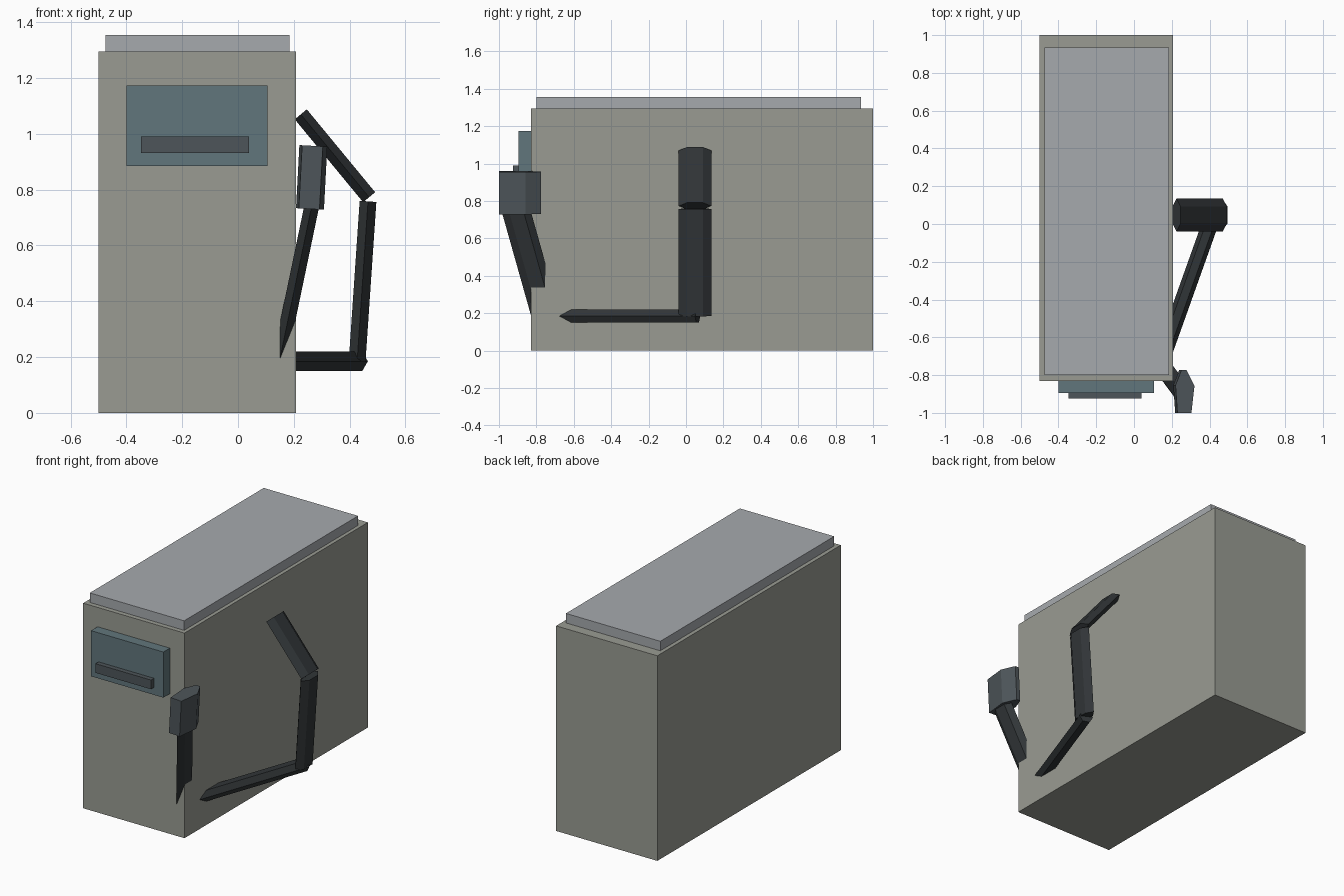
import bpy, bmesh
from mathutils import Vector

if "Cube" in bpy.data.objects:
    bpy.data.objects.remove(bpy.data.objects["Cube"])


def material(name, color):
    m = bpy.data.materials.new(name)
    m.diffuse_color = (*color, 1)
    m.use_nodes = True
    m.node_tree.nodes["Principled BSDF"].inputs["Base Color"].default_value = m.diffuse_color
    return m


BODY = material("warm_grey", (0.32, 0.33, 0.29))
LID = material("light_grey", (0.38, 0.40, 0.42))
PANEL = material("blue_grey", (0.12, 0.18, 0.20))
DARK = material("dark_grey", (0.075, 0.09, 0.10))
HOSE = material("black_rubber", (0.03, 0.035, 0.038))


def prism(name, section, start, end, u, v, mat):
    """Sweep a 2D section (in axes u, v) straight from start to end."""
    bm = bmesh.new()
    u, v = Vector(u), Vector(v)
    rings = [[bm.verts.new(Vector(c) + u * a + v * b) for a, b in section]
             for c in (start, end)]
    n = len(section)
    bm.faces.new(rings[0])
    bm.faces.new(rings[1])
    for i in range(n):
        j = (i + 1) % n
        bm.faces.new((rings[0][i], rings[0][j], rings[1][j], rings[1][i]))
    bmesh.ops.recalc_face_normals(bm, faces=bm.faces)
    mesh = bpy.data.meshes.new(name)
    bm.to_mesh(mesh)
    bm.free()
    mesh.materials.append(mat)
    obj = bpy.data.objects.new(name, mesh)
    bpy.context.collection.objects.link(obj)
    return obj


def box(name, x, y, z, mat):
    section = [(x[0], y[0]), (x[1], y[0]), (x[1], y[1]), (x[0], y[1])]
    return prism(name, section, (0, 0, z[0]), (0, 0, z[1]), (1, 0, 0), (0, 1, 0), mat)


def hexagon(half_width, half_thick):
    w, t = half_width, half_thick
    return [(w, 0), (w / 2, t), (-w / 2, t), (-w, 0), (-w / 2, -t), (w / 2, -t)]


def hose(name, start, end, wide_axis, half_width, half_thick):
    """Flattened six-sided hose segment with square ends."""
    axis = (Vector(end) - Vector(start)).normalized()
    u = Vector(wide_axis).normalized()
    return prism(name, hexagon(half_width, half_thick), start, end, u, axis.cross(u), HOSE)


# Cabinet, lid, display
box("cabinet", (-0.5, 0.207), (-0.83, 1.0), (0, 1.295), BODY)
box("lid", (-0.475, 0.184), (-0.80, 0.935), (1.295, 1.355), LID)
box("display_panel", (-0.4, 0.105), (-0.895, -0.83), (0.885, 1.173), PANEL)
box("display_slot", (-0.348, 0.04), (-0.925, -0.895), (0.932, 0.99), DARK)

# Side hose: upper, middle and lower segments
hose("hose_upper", (0.225, 0.048, 1.07), (0.47, 0.048, 0.773), (0, 1, 0), 0.087, 0.028)
hose("hose_middle", (0.466, 0.048, 0.758), (0.427, 0.048, 0.185), (0, 1, 0), 0.087, 0.03)
hose("hose_lower", (0.139, -0.74, 0.185), (0.425, 0.062, 0.185), (0.942, -0.336, 0), 0.043, 0.035)

# Hose running from the cabinet corner up to the grip
prism("hose_to_grip", hexagon(0.078, 0.027), (0.141, -0.740, 0.15), (0.263, -0.905, 0.735),
      (0, 1, 0), (1, 0, 0), HOSE)

# Grip: tapered six-sided block, leaning slightly
grip_section = [(-0.04, -0.143), (0.034, -0.143), (0.05, -0.001),
                (0.008, 0.083), (-0.019, 0.083), (-0.05, 0.004)]
prism("grip", grip_section, (0.258, -0.857, 0.731), (0.270, -0.857, 0.957),
      (1, 0, -0.055), (0, 1, 0), DARK)
